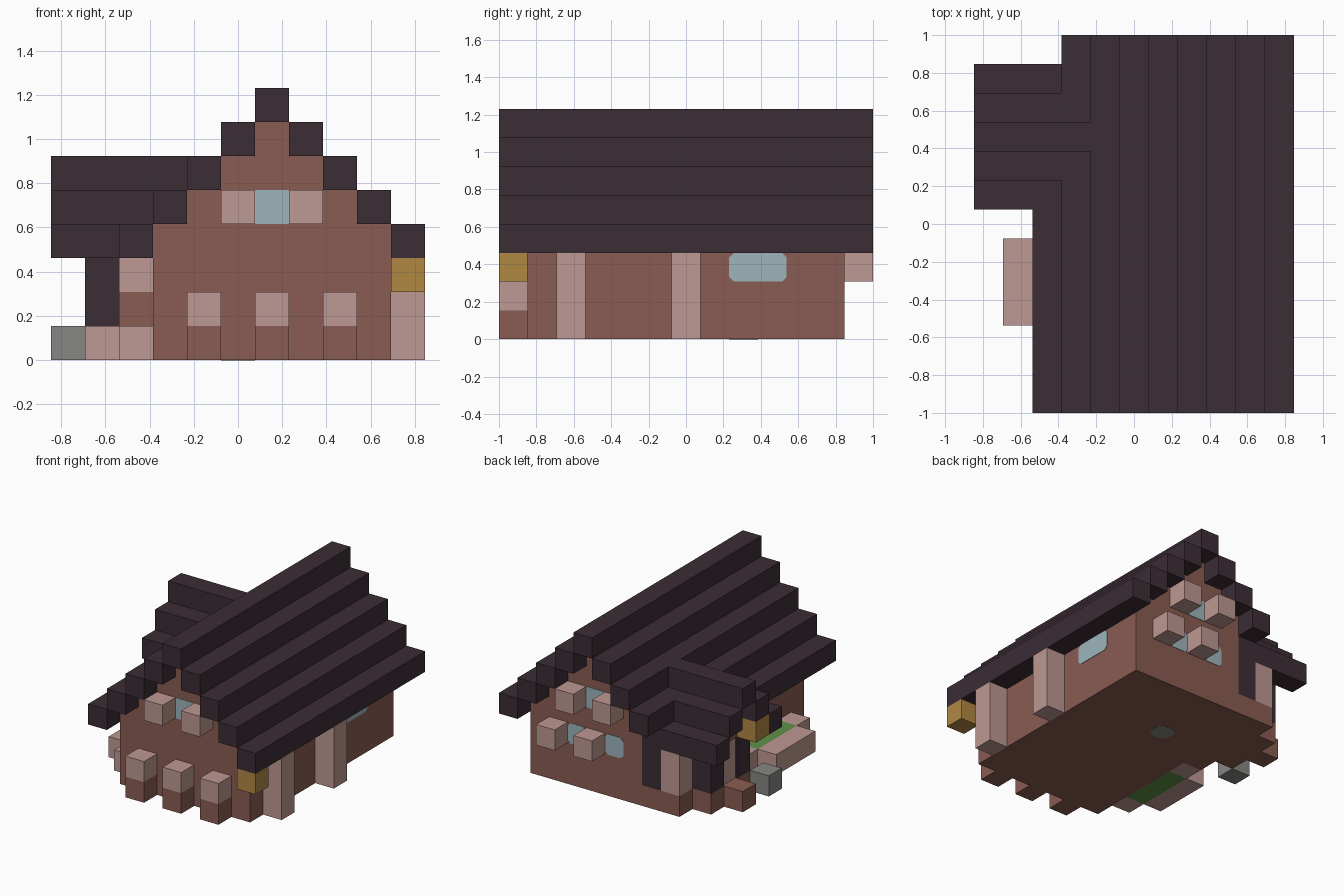
import bpy, bmesh
from mathutils import Vector

cube = bpy.data.objects.get("Cube")
if cube:
    bpy.data.objects.remove(cube, do_unlink=True)

U = 2 / 13                                  # one building block
ORIGIN = Vector((-5.5 * U, -1.0, 0.0))


def material(name, rgb):
    lin = [((c / 255 + 0.055) / 1.055) ** 2.4 for c in rgb] + [1.0]
    m = bpy.data.materials.new(name)
    m.use_nodes = True
    m.diffuse_color = lin
    m.node_tree.nodes["Principled BSDF"].inputs["Base Color"].default_value = lin
    return m


ROOF = material("dark timber", (60, 45, 54))
BRICK = material("red brown brick", (138, 92, 82))
PINK = material("pale pink wood", (190, 152, 147))
GLASS = material("pale blue glass", (157, 181, 187))
GOLD = material("lantern gold", (176, 136, 66))
STONE = material("grey stone", (134, 134, 132))
GREEN = material("plant green", (95, 145, 70))


def add_object(name, bm, mat):
    bmesh.ops.recalc_face_normals(bm, faces=bm.faces)
    mesh = bpy.data.meshes.new(name)
    bm.to_mesh(mesh)
    bm.free()
    mesh.materials.append(mat)
    ob = bpy.data.objects.new(name, mesh)
    bpy.context.collection.objects.link(ob)


def block(name, start, size, mat):
    """Box given by its start cell and its size in blocks."""
    bm = bmesh.new()
    bmesh.ops.create_cube(bm, size=1)
    for v in bm.verts:
        cell = [s + d * (c + 0.5) for s, d, c in zip(start, size, v.co)]
        v.co = ORIGIN + Vector(cell) * U
    add_object(name, bm, mat)


def plate(name, start, size, axis, mat, cut=0.16):
    """Thin plate with clipped corners, lying across the given axis."""
    a, b = [n for n in range(3) if n != axis]
    w, h = size
    outline = [(cut, 0), (w - cut, 0), (w, cut), (w, h - cut),
               (w - cut, h), (cut, h), (0, h - cut), (0, cut)]
    bm = bmesh.new()
    rings = []
    for depth in (-0.02, 0.02):
        ring = []
        for p, q in outline:
            cell = Vector(start)
            cell[a] += p
            cell[b] += q
            cell[axis] += depth
            ring.append(bm.verts.new(ORIGIN + cell * U))
        bm.faces.new(ring)
        rings.append(ring)
    for n in range(8):
        m = (n + 1) % 8
        bm.faces.new((rings[0][n], rings[0][m], rings[1][m], rings[1][n]))
    add_object(name, bm, mat)


# Main house walls and stepped gable
block("main_wall", (3, 1, 0), (7, 10, 4), BRICK)
block("main_wall_back_lower", (3, 11, 0), (7, 1, 1), BRICK)
block("main_wall_back", (4, 11, 1), (6, 1, 3), BRICK)
for n in range(3):
    block("gable_tier", (4 + n, 1, 4 + n), (5 - 2 * n, 11, 1), BRICK)

# Main stepped roof
block("roof_ridge", (6, 0, 7), (1, 13, 1), ROOF)
for n in range(1, 5):
    length = 12 if n == 4 else 13
    block("roof_step_right", (6 - n, 0, 7 - n), (1, length, 1), ROOF)
    block("roof_step_left", (6 + n, 0, 7 - n), (1, 13, 1), ROOF)

# Side wing roof
block("wing_ridge", (0, 9, 5), (4, 1, 1), ROOF)
for n, inner in ((1, 3), (2, 2)):
    for side in (-n, n):
        block("wing_roof_step", (0, 9 + side, 5 - n), (inner, 1, 1), ROOF)

# Side wing walls, porch and entrance
block("wing_wall", (2, 8, 0), (1, 3, 3), BRICK)
block("wing_upper_wall", (1, 8, 3), (2, 3, 1), BRICK)
block("wing_gable", (1, 9, 4), (2, 1, 1), BRICK)
block("porch_base", (1, 8, 0), (1, 3, 1), BRICK)
block("door_step", (0, 9, 0), (1, 1, 1), BRICK)
block("door", (1.1, 9, 1), (0.9, 1, 2), PINK)
for j in (8, 10):
    block("door_post", (1, j, 1), (1, 1, 2), ROOF)
block("wing_back_base", (2, 11, 0), (1, 1, 1), BRICK)
block("wing_back_panel", (2, 11, 1), (1, 1, 2), PINK)
block("wing_back_post", (3, 11, 1), (1, 1, 3), ROOF)
block("wing_front_base", (2, 7, 0), (1, 1, 2), BRICK)
block("wing_front_panel", (2, 7, 2), (1, 1, 1), PINK)
block("stone_block", (0, 7, 0), (1, 1, 1), STONE)

# Lanterns
block("front_lantern", (10, 0, 2), (1, 1, 1), GOLD)
block("wing_lantern", (0, 8, 3), (1, 1, 1), GOLD)

# Left side pillars
for j in (2, 6):
    block("side_pillar", (10, j, 0), (1, 1, 3), PINK)

# Front boxes on brick feet
for i in (4, 6, 8):
    block("front_foot", (i, 0, 0), (1, 1, 1), BRICK)
    block("front_box", (i, 0, 1), (1, 1, 1), PINK)

# Garden bed beside the house
block("bed_border", (1, 3, 0), (1, 3, 1), PINK)
block("bed_plants", (2, 3, 0), (1, 3, 1), GREEN)
for j in (2, 6):
    block("bed_end", (2, j, 0), (1, 1, 1), PINK)

# Gable shutters and windows, front and back
for j, face in ((0, 1), (12, 12)):
    for i in (5, 7):
        block("gable_shutter", (i, j, 4), (1, 1, 1), PINK)
    plate("gable_window", (6, face, 4), (1, 1), 1, GLASS, 0.02)

# Lower back shutters and windows
for i in (6, 8):
    block("back_shutter", (i, 12, 2), (1, 1, 1), PINK)
    plate("back_window", (i - 1, 12, 2), (1, 1), 1, GLASS)

# Side window and floor hatch
plate("side_window", (10, 8, 2), (2, 1), 0, GLASS)
plate("floor_hatch", (5, 8, 0.02), (1, 1), 2, STONE, 0.25)
for ob in bpy.data.objects:
    if ob.name.startswith("floor_hatch"):
        ob.location.z = -0.002
